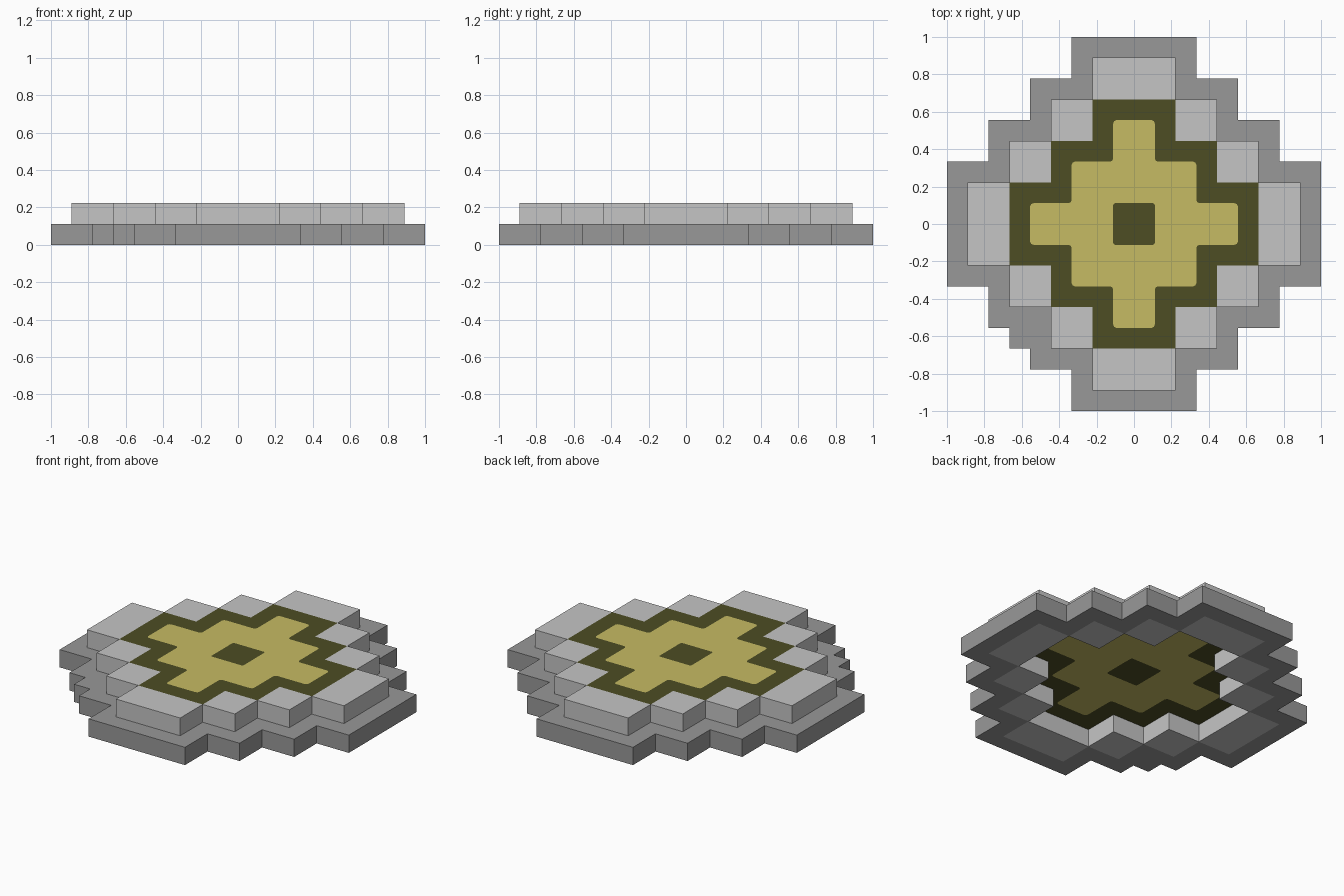
import bpy
import bmesh
from mathutils import Vector

if "Cube" in bpy.data.objects:
    bpy.data.objects.remove(bpy.data.objects["Cube"], do_unlink=True)

U = 1 / 9          # one grid cell
R = 0.16           # inlay corner radius, in cells


def material(name, rgb):
    lin = [((c / 255 + 0.055) / 1.055) ** 2.4 for c in rgb] + [1.0]
    mat = bpy.data.materials.new(name)
    mat.diffuse_color = lin
    mat.use_nodes = True
    bsdf = mat.node_tree.nodes["Principled BSDF"]
    bsdf.inputs["Base Color"].default_value = lin
    bsdf.inputs["Roughness"].default_value = 0.9
    return mat


LIGHT = material("light grey", (197, 197, 197))
DARK = material("dark grey", (152, 152, 152))
OLIVE = material("dark olive", (77, 77, 36))
YELLOW = material("straw yellow", (198, 187, 99))


def stepped_diamond(reach):
    """Outline in cells of a stepped diamond: corners (reach, lowest) ... (lowest, reach)."""
    low = 2 - reach % 2 if reach != 9 else 3
    xs = list(range(reach, low - 1, -2))
    quarter = []
    for i, x in enumerate(xs):
        y = xs[-1 - i]
        quarter.append((x, y))
        if i < len(xs) - 1:
            quarter.append((xs[i + 1], y))
    pts = []
    for _ in range(4):
        pts += quarter
        quarter = [(-y, x) for x, y in quarter]
    return pts


def rounded(pts, r=R):
    """Replace each corner by a small three-point round."""
    out = []
    for i, p in enumerate(pts):
        p = Vector(p)
        a = p + (Vector(pts[i - 1]) - p).normalized() * r
        b = p + (Vector(pts[(i + 1) % len(pts)]) - p).normalized() * r
        out += [a, p * 0.42 + (a + b) * 0.29, b]
    return out


def slab(name, loops, z0, z1, mat):
    """Extrude an outline, with optional holes, from z0 to z1 (in cells)."""
    bm = bmesh.new()
    edges = []
    for loop in loops:
        vs = [bm.verts.new((p[0] * U, p[1] * U, z0 * U)) for p in loop]
        edges += [bm.edges.new((vs[i - 1], vs[i])) for i in range(len(vs))]
    bmesh.ops.triangle_fill(bm, use_beauty=True, use_dissolve=False, edges=edges)
    ext = bmesh.ops.extrude_face_region(bm, geom=bm.faces[:], use_keep_orig=True)
    top = [g for g in ext["geom"] if isinstance(g, bmesh.types.BMVert)]
    bmesh.ops.translate(bm, verts=top, vec=(0, 0, (z1 - z0) * U))
    bmesh.ops.recalc_face_normals(bm, faces=bm.faces[:])
    mesh = bpy.data.meshes.new(name)
    bm.to_mesh(mesh)
    bm.free()
    mesh.materials.append(mat)
    obj = bpy.data.objects.new(name, mesh)
    bpy.context.collection.objects.link(obj)
    return obj


# Lower outer trim, with one extra cell filling the front right step
outer = stepped_diamond(9)
i = outer.index((-5, -5))
outer[i:i + 1] = [(-6, -5), (-6, -6), (-5, -6)]
slab("base_trim", [outer, stepped_diamond(8)], 0, 1, DARK)

# Ring of raised blocks: a long block on each side, two square ones between
block_shapes = [("long_block", 6, 8, -2, 2),
                ("square_block_a", 4, 6, 2, 4),
                ("square_block_b", 2, 4, 4, 6)]
for label, x0, x1, y0, y1 in block_shapes:
    pts = [(x0, y0), (x1, y0), (x1, y1), (x0, y1)]
    for k in range(4):
        slab(f"{label}_{k + 1}", [pts], 0, 2, LIGHT)
        pts = [(-y, x) for x, y in pts]

# Centre panel, raised so its underside is recessed: border, inlay and middle
inlay = rounded(stepped_diamond(5))
middle = rounded([(1, 1), (-1, 1), (-1, -1), (1, -1)], 0.1)
slab("panel_border", [stepped_diamond(6), inlay], 1, 2, OLIVE)
slab("panel_inlay", [inlay, middle], 1, 2, YELLOW)
slab("panel_middle", [middle], 1, 2, OLIVE)
